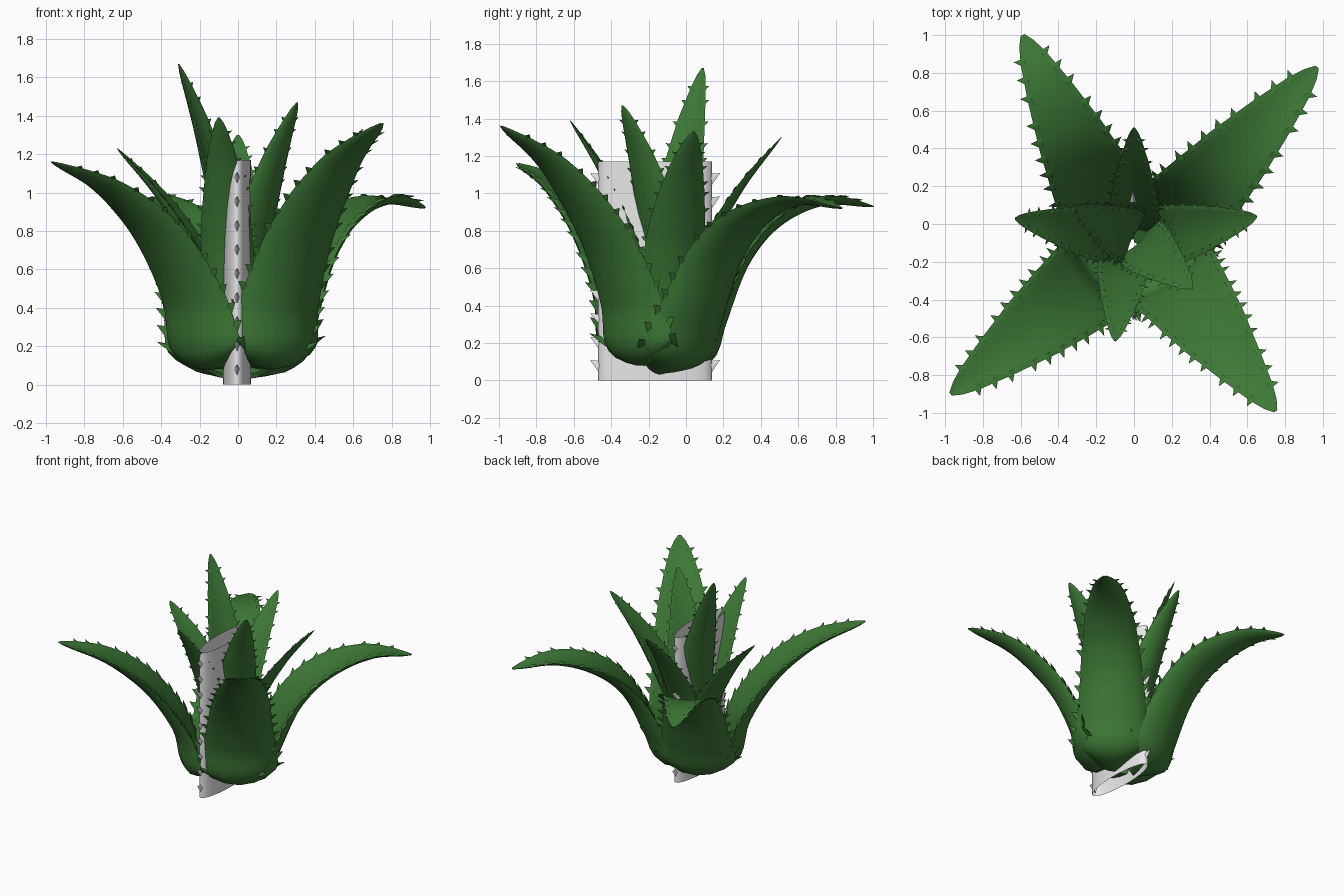
import bpy, math
from mathutils import Vector

if "Cube" in bpy.data.objects:
    bpy.data.objects.remove(bpy.data.objects["Cube"])

def material(name, col):
    m = bpy.data.materials.new(name)
    m.diffuse_color = (*col, 1)
    m.use_nodes = True
    m.node_tree.nodes["Principled BSDF"].inputs["Base Color"].default_value = m.diffuse_color
    return m

GREEN = material("leaf_green", (0.047, 0.19, 0.037))
GREY = material("pale_grey", (0.8, 0.8, 0.8))

def make_object(name, verts, faces, mat):
    me = bpy.data.meshes.new(name)
    me.from_pydata([tuple(v) for v in verts], [], faces)
    me.materials.append(mat)
    ob = bpy.data.objects.new(name, me)
    bpy.context.collection.objects.link(ob)
    bpy.ops.object.select_all(action='DESELECT')
    ob.select_set(True)
    bpy.context.view_layer.objects.active = ob
    bpy.ops.object.mode_set(mode='EDIT')
    bpy.ops.mesh.select_all(action='SELECT')
    bpy.ops.mesh.normals_make_consistent(inside=False)
    bpy.ops.object.mode_set(mode='OBJECT')
    bpy.ops.object.shade_smooth_by_angle(angle=math.radians(60))
    return ob

# Small hooked spike: four-sided pyramid lying along an edge
def thorn(verts, faces, p, out, up, side, k=1.0):
    b = len(verts)
    c = p - out * 0.025
    verts += [c - up * 0.055 * k, c + side * 0.016 * k, c + up * 0.03 * k,
              c - side * 0.016 * k, p + out * 0.04 * k + up * 0.035 * k]
    faces += [(b, b + 1, b + 4), (b + 1, b + 2, b + 4),
              (b + 2, b + 3, b + 4), (b + 3, b, b + 4)]

# Catmull-Rom curve, resampled evenly by length
def smooth_path(pts, n):
    P = [pts[0] * 2 - pts[1]] + pts + [pts[-1] * 2 - pts[-2]]
    fine = []
    for i in range(1, len(P) - 2):
        a, b, c, d = P[i - 1:i + 3]
        for j in range(20):
            t = j / 20
            fine.append(0.5 * (b * 2 + (c - a) * t + (a * 2 - b * 5 + c * 4 - d) * t * t
                               + (b * 3 - a - c * 3 + d) * t ** 3))
    fine.append(pts[-1])
    acc = [0]
    for i in range(1, len(fine)):
        acc.append(acc[-1] + (fine[i] - fine[i - 1]).length)
    out, k = [], 0
    for i in range(n + 1):
        s = acc[-1] * i / n
        while k < len(acc) - 2 and acc[k + 1] < s:
            k += 1
        out.append(fine[k].lerp(fine[k + 1], (s - acc[k]) / (acc[k + 1] - acc[k])))
    return out

def lookup(table, t):
    for (a, x), (b, y) in zip(table, table[1:]):
        if t <= b:
            return x + (y - x) * (t - a) / (b - a)
    return table[-1][1]

BIG_W = [(0, .3), (.1, 1), (.15, 1), (.25, .91), (.35, .84), (.5, .76), (.65, .64),
         (.8, .45), (.92, .26), (.97, .15), (1, .04)]
SMALL_W = [(0, .75), (.15, .9), (.35, 1), (.5, .93), (.65, .77), (.8, .55), (.92, .31),
           (.97, .18), (1, .04)]

# Cupped, tapering leaf; profile = (fraction of reach, height)
def leaf(name, base, tip, profile, half, widths, thorns, n=36, m=16):
    bx = Vector((base[0], base[1], 0))
    reach = Vector((tip[0], tip[1], 0)) - bx
    d = reach.normalized()
    S = Vector((-d.y, d.x, 0))
    path = smooth_path([bx + reach * f + Vector((0, 0, z)) for f, z in profile], n)
    verts, faces, frames = [], [], []
    for i, p in enumerate(path):
        T = (path[min(i + 1, n)] - path[max(i - 1, 0)]).normalized()
        N = T.cross(S)
        w = half * lookup(widths, i / n)
        cup = .32 - .14 * i / n
        for j in range(m):
            a = 2 * math.pi * j / m
            c, s = math.cos(a), math.sin(a)
            th = 0.10 if s > 0 else 0.22
            verts.append(p + S * w * c + N * w * (cup * c * c + th * s))
        frames.append((p + N * w * cup, T, N, w))
    for i in range(n):
        for j in range(m):
            k = (j + 1) % m
            faces.append((i * m + j, i * m + k, (i + 1) * m + k, (i + 1) * m + j))
    faces += [tuple(range(m)), tuple(range(n * m, n * m + m))]
    for q in range(thorns):
        t = q / (thorns - 1)
        p, T, N, w = frames[round(n * (0.12 + 0.8 * t))]
        for sg in (1, -1):
            out = (S * sg + N * 0.15).normalized()
            size = 0.8 if half < .2 else 1.15
            thorn(verts, faces, p + S * sg * w, out, T, N, size * (1 - .35 * t))
    make_object(name, verts, faces, GREEN)

# Four large outer leaves
foot = [(-.25, .05), (-.06, .14)]
leaf("outer_leaf_back_left", (-.17, .12), (-.59, 1.0),
     foot + [(.02, .32), (.18, .65), (.4, .86), (.7, .96), (1, .93)], .285, BIG_W, 14)
leaf("outer_leaf_back_right", (.25, .05), (.97, .83),
     foot + [(.02, .32), (.18, .65), (.4, .86), (.7, .96), (1, .92)], .285, BIG_W, 14)
leaf("outer_leaf_front_right", (.23, -.31), (.75, -.99),
     [(-.25, .1), (-.02, .17), (.05, .42), (.25, .78), (.6, 1.14), (1, 1.36)], .29, BIG_W, 14)
leaf("outer_leaf_front_left", (-.23, -.3), (-.97, -.9),
     [(-.22, .1), (-.02, .17), (.07, .45), (.3, .78), (.62, 1.02), (1, 1.16)], .29, BIG_W, 14)

# Six inner leaves: name, base, tip, half width
inner = [
    ("inner_leaf_back", (.0, -.02), (.0, .51, 1.30), .135),
    ("inner_leaf_left", (-.08, -.07), (-.63, .03, 1.23), .15),
    ("inner_leaf_right", (.1, -.08), (.65, .04, 1.33), .165),
    ("inner_leaf_front", (-.05, -.18), (-.1, -.62, 1.39), .14),
    ("inner_leaf_front_right", (.04, -.1), (.31, -.34, 1.47), .155),
    ("inner_leaf_tall", (-.02, -.07), (-.31, .09, 1.67), .15),
]
for name, base, tip, half in inner:
    prof = [(f, .22 + (tip[2] - .22) * q)
            for f, q in ((0, 0), (.07, .22), (.25, .47), (.6, .76), (1, 1))]
    leaf(name, base, tip, prof, half, SMALL_W, 12)

# Plain upright grey leaf slab: open lens-shaped tube with spiked edges
verts, faces, m, H = [], [], 24, 1.17
for z in (0, H):
    for j in range(m):
        a = 2 * math.pi * j / m
        verts.append(Vector((0.072 * math.sin(a) - .005, -.165 + .305 * math.cos(a), z)))
faces = [(j, (j + 1) % m, m + (j + 1) % m, m + j) for j in range(m)]
for i in range(9):
    for sg in (1, -1):
        thorn(verts, faces, Vector((-.005, -.165 + sg * .303, .07 + i * .125)),
              Vector((0, sg, 0)), Vector((0, 0, 1)), Vector((1, 0, 0)), 1.1)
make_object("grey_leaf_slab", verts, faces, GREY)
